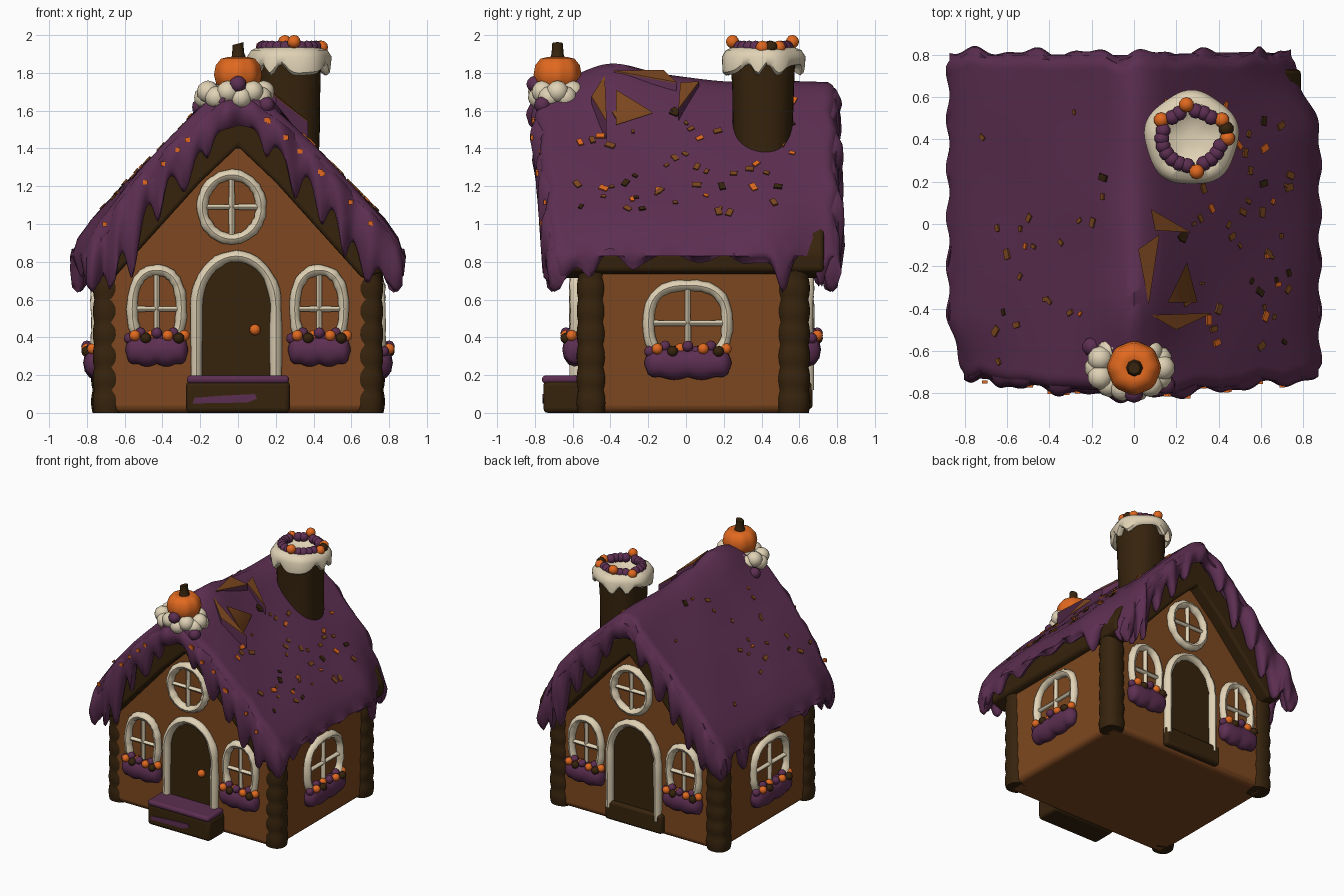
import bpy, bmesh, math, random
from math import sin, cos, pi, exp
from mathutils import Matrix, Vector

random.seed(4)
if "Cube" in bpy.data.objects:
    bpy.data.objects.remove(bpy.data.objects["Cube"])


def colour(name, r, g, b):
    m = bpy.data.materials.new(name)
    m.use_nodes = True
    m.diffuse_color = (r, g, b, 1)
    node = m.node_tree.nodes["Principled BSDF"]
    node.inputs["Base Color"].default_value = (r, g, b, 1)
    node.inputs["Roughness"].default_value = 0.8
    return m


PURPLE = colour("purple icing", .108, .028, .083)
GINGER = colour("gingerbread", .205, .064, .014)
DARK = colour("dark chocolate", .037, .017, .004)
CREAM = colour("cream icing", .74, .64, .46)
ORANGE = colour("orange candy", .75, .14, .014)
ID = Matrix.Identity(4)


# ---- helpers ----
def finish(name, bm, mats, M=ID, angle=0.8):
    bmesh.ops.recalc_face_normals(bm, faces=bm.faces)
    me = bpy.data.meshes.new(name)
    bm.to_mesh(me)
    bm.free()
    me.transform(M)
    for m in mats:
        me.materials.append(m)
    for p in me.polygons:
        p.use_smooth = True
    me.set_sharp_from_angle(angle=angle)
    ob = bpy.data.objects.new(name, me)
    bpy.context.scene.collection.objects.link(ob)
    return ob


def loft(name, rings, mat, M=ID, loop=False, angle=0.8):
    bm = bmesh.new()
    vs = [[bm.verts.new(p) for p in r] for r in rings]
    n = len(vs[0])
    pairs = list(zip(vs, vs[1:])) + ([(vs[-1], vs[0])] if loop else [])
    for a, b in pairs:
        for i in range(n):
            j = (i + 1) % n
            bm.faces.new((a[i], a[j], b[j], b[i]))
    if not loop:
        bm.faces.new(vs[0])
        bm.faces.new(vs[-1])
    return finish(name, bm, [mat], M, angle)


def lathe(name, profile, mat, centre, n=32, shape=lambda a, i: (1, 0)):
    rings = []
    for i, (r, z) in enumerate(profile):
        ring = []
        for k in range(n):
            a = 2 * pi * k / n
            f, dz = shape(a, i)
            ring.append((r * f * cos(a), r * f * sin(a), z + dz))
        rings.append(ring)
    return loft(name, rings, mat, Matrix.Translation(centre))


def tube(name, pts, r, mat, M, loop=True):
    rings, n = [], len(pts)
    for i, (u, z) in enumerate(pts):
        a = pts[(i - 1) % n] if loop else pts[max(i - 1, 0)]
        b = pts[(i + 1) % n] if loop else pts[min(i + 1, n - 1)]
        t = Vector((b[0] - a[0], b[1] - a[1])).normalized()
        q = r * random.uniform(.88, 1.12)
        rings.append([(u - t.y * q * cos(k * pi / 4), -.01 - 1.2 * q * sin(k * pi / 4),
                       z + t.x * q * cos(k * pi / 4)) for k in range(8)])
    return loft(name, rings, mat, M, loop)


def balls(name, items, mats, M=ID):
    bm = bmesh.new()
    for c, r, k in items:
        ret = bmesh.ops.create_icosphere(bm, subdivisions=2, radius=r, matrix=Matrix.Translation(c))
        for f in {f for v in ret["verts"] for f in v.link_faces}:
            f.material_index = k
    return finish(name, bm, mats, M)


def extrude(name, outline, y0, y1, mat, M=ID, bevel=0):
    ob = loft(name, [[(x, y, z) for x, z in outline] for y in (y0, y1)], mat, M, angle=.5)
    if bevel:
        b = ob.modifiers.new("soft edges", "BEVEL")
        b.width, b.segments = bevel, 3
    return ob


def pulses(t, bumps):
    return sum(d * exp(-((t - c) / w) ** 2) for c, d, w in bumps)


def ramp(t):
    t = min(max(t, 0), 1)
    return t * t * (3 - 2 * t)


# ---- gingerbread walls and chocolate roof board ----
extrude("walls", [(-.73, 0), (.73, 0), (.74, .8), (0, 1.52), (-.74, .8)], -.57, .63, GINGER, bevel=.04)
half = [(0, 1.62), (.74, .95), (.79, .84), (.78, .75), (.66, .71)]
board = half + [(.2, 1.22), (0, 1.41)] + [(-x, z) for x, z in [(.2, 1.22)] + half[:0:-1]]
extrude("roof_board", board, -.68, .73, DARK, bevel=.02)

# ---- lumpy corner posts ----
for x in (-.69, .69):
    for y, r in ((-.5, .078), (.57, .086)):
        prof = [(r * (.92 + .1 * abs(sin(i * pi / 5))) * (1.04 - .001 * i), i * .024) for i in range(35)]
        lathe("corner_post", prof, DARK, (x, y, 0), 24, lambda a, i: (1 - .03 * cos(4 * a), 0))

# ---- icing roof ----
SLOPE = [(0, 1.75), (.08, 1.72), (.2, 1.61), (.4, 1.415), (.6, 1.21), (.78, 1.02), (.85, .92), (.88, .82)]


def roof(x):
    x = min(abs(x), .879)
    for (a, za), (b, zb) in zip(SLOPE, SLOPE[1:]):
        if x <= b:
            return za + (zb - za) * (x - a) / (b - a)


def surf(x, y):
    ridge = pulses(y, [(-.33, .09, .2), (0, .03, .25)]) - pulses(y, [(-.85, .06, .12)])
    return roof(x) + ridge * max(0, 1 - abs(x) / .3) + .008 * sin(9 * x + 4) * sin(8 * y)


def ends(x):
    t = max(0, (roof(x) - .8) / .9)
    wave = .014 * sin(23 * x) + .01 * sin(41 * x + 1)
    return -.70 - .1 * t + wave, .80 - .01 * t + wave


def tuck_corner(x, y, z):
    """Pull the eave inward at the two most worn roof corners."""
    cut = .13 * ramp((y - .4) / .4) if x > 0 else .07 * ramp((-.42 - y) / .3)
    return x - math.copysign(cut * max(0, min(1, (abs(x) - .55) / .3)), x), y, z


XS = [0, .04, .08, .14, .2, .3, .4, .5, .6, .7, .78, .82, .85, .87]
XS = [-x for x in XS[:0:-1]] + XS
SIDE = [(-.66, .12, .06), (-.5, .1, .05), (.53, .2, .045), (.73, .13, .035), (.3, .04, .06), (-.28, .04, .05)]
rows = []
N = 72
for k in range(N + 1):
    v = k / N
    tuck = .05 if k in (0, N) else .015 if k in (1, N - 1) else 0

    def point(x, z, dx=None):
        y0, y1 = ends(x)
        return tuck_corner(x if dx is None else dx, y0 + (y1 - y0) * v, z)
    ys = -.7 + 1.52 * v
    drip = .82 - .025 * sin(ys * 19) - pulses(ys, SIDE)
    swell = .009 * sin(ys * 27) - tuck * .5
    top = [point(x, surf(x, ys) - tuck) for x in XS]
    edge = [(.88 + swell, min(.83, drip + .12)), (.87 + swell, drip + .03), (.85, drip),
            (.82, drip + .02), (.80, .88)]
    right = [point(.87, z, x) for x, z in edge]
    left = [point(-.87, z, -x) for x, z in edge[::-1]]
    under = [point(x, roof(x) - .11) for x in (.6, .3, 0, -.3, -.6)]
    rows.append(left + top + right + under)
loft("icing_roof", rows, PURPLE, angle=1.2)

# ---- dripping icing on both gables ----
FRONT = [(-.82, .1, .04), (-.7, .2, .04), (-.56, .28, .05), (-.42, .2, .035), (-.28, .18, .05), (-.16, .1, .03),
         (.15, .1, .03), (.3, .2, .04), (.44, .19, .04), (.56, .18, .03), (.68, .16, .04), (.82, .1, .04)]
for s, name in ((1, "front_drips"), (-1, "back_drips")):
    rings = []
    for i in range(141):
        x = -.872 + 1.744 * i / 140
        e = ends(x)[0 if s == 1 else 1]
        hi = surf(x, e) - .03
        depth = .15 + .1 * ramp((abs(x) - .4) / .25)
        lo = max(hi - depth - pulses(x * s, FRONT), .64 + .05 * sin(30 * x) ** 2)
        mid = (hi + lo) / 2
        prof = [(.08, hi), (.01, hi), (-.015, hi - .05), (-.02, mid), (-.005, lo + .025),
                (.02, lo), (.05, lo + .015), (.08, mid)]
        rings.append([tuck_corner(x, e + s * d, z) for d, z in prof])
    loft(name, rings, PURPLE, angle=1.2)

# ---- flat sprinkles on the roof and front drips ----
bm = bmesh.new()
for i in range(95):
    side = -1 if i < 30 else 1
    x, y = side * random.uniform(.12, .74), random.uniform(-.66, .6)
    size = random.uniform(.022, .05)
    if i % 7 == 0:
        M = Matrix.Translation((x, ends(x)[0] - .017, roof(x) - .1)) @ Matrix.Diagonal((.026, .014, .024, 1))
        kind = 1
    else:
        M = (Matrix.Translation((x, y, surf(x, y) + .003)) @ Matrix.Rotation(side * .8, 4, "Y")
             @ Matrix.Rotation(random.random() * 3, 4, "Z") @ Matrix.Diagonal((size, size * .65, .012, 1)))
        kind = random.choice((0, 0, 0, 0, 1, 2))
    ret = bmesh.ops.create_cube(bm, size=1, matrix=M)
    for f in {f for v in ret["verts"] for f in v.link_faces}:
        f.material_index = kind
finish("sprinkles", bm, [GINGER, ORANGE, DARK])

# ---- broken biscuit shards and folds beside the ridge ----
SHARDS = [((.08, .07), (.27, -.04), (.1, -.03)), ((.02, -.12), (.12, -.05), (.07, -.38)),
          ((.08, -.43), (.37, -.42), (.2, -.5))]
for tri in SHARDS:
    peak = max(surf(x, y) for x, y in tri)
    lid = [(x, y, surf(x, y) * .75 + peak * .25 + .012) for x, y in tri]
    loft("icing_fold", [[(x, y, surf(x, y) - .01) for x, y in tri], lid], PURPLE)
    loft("fold_biscuit", [lid, [(x, y, z + .006) for x, y, z in lid]], GINGER)
loft("biscuit_shard", [[(x, y, surf(x, y) + d) for x, y in ((.25, -.18), (.3, -.37), (.16, -.37))]
                       for d in (.012, .021)], GINGER)

# ---- chimney with iced rim ----
C = (.272, .405, 0)
lathe("chimney", [(.165, 1.2), (.16, 1.4), (.165, 1.55), (.168, 1.7), (.175, 1.86)], DARK, C, 32,
      lambda a, i: (1 - .03 * cos(4 * a) + .02 * sin(3 * a + i), 0))
lathe("chimney_icing", [(.16, 1.865), (.2, 1.84), (.218, 1.855), (.222, 1.885), (.2, 1.92), (.165, 1.935),
                        (.13, 1.92), (.1, 1.89), (.03, 1.88)], CREAM, C, 64,
      lambda a, i: (1 + .03 * sin(5 * a), (-.025 + .03 * sin(7 * a + 2 * sin(3 * a))) if i < 3 else 0))
rim = []
for i in range(22):
    a = 2 * pi * i / 22
    k = 1 if i in (0, 2, 6, 9, 17) else 2 if i == 1 else 0
    rim.append((Vector((C[0] + (.14 + .03 * (k > 0)) * cos(a), C[1] + (.13 + .03 * (k > 0)) * sin(a),
                        1.935 + .03 * (i in (6, 17)))), .036, k))
balls("chimney_candies", rim, [PURPLE, ORANGE, DARK])

# ---- ridge pumpkin on a cream mound ----
P = (0, -.68, 0)
lathe("pumpkin", [(.02, 1.7), (.08, 1.705), (.115, 1.74), (.127, 1.79), (.118, 1.84), (.09, 1.875), (.05, 1.885), (.02, 1.87)],
      ORANGE, P, 64, lambda a, i: (.98 + .02 * cos(8 * a), 0))
lathe("pumpkin_stem", [(.045, 1.865), (.032, 1.9), (.03, 1.93), (.03, 1.955)], DARK, P, 8,
      lambda a, i: (1, .008 * cos(a)))
mound = [(Vector((-.01, -.67, 1.68)), .12, 0)]
for i in range(14):
    a = 2 * pi * i / 14
    mound.append((Vector((-.02 + .155 * cos(a), -.68 + .1 * sin(a), 1.7 - .03 * (i % 2))), .06, 0))
mound += [(Vector(c), .045, 1) for c in ((0, -.8, 1.74), (-.2, -.58, 1.62), (.15, -.76, 1.63))]
balls("cream_mound", mound, [CREAM, PURPLE])


# ---- windows, doors and flower boxes ----
def oval(u, z, w, h, p):
    def f(c):
        return math.copysign(abs(c) ** p, c)
    return [(u + w * f(cos(k * pi / 24)), z + h * f(sin(k * pi / 24))) for k in range(48)]


def window(u, z, w, h, M, p=.85):
    tube("window_frame", oval(u, z, w, h, p), .029, CREAM, M)
    tube("window_bar", [(u - w, z), (u, z), (u + w, z)], .015, CREAM, M, False)
    tube("window_bar", [(u, z - h), (u, z), (u, z + h)], .015, CREAM, M, False)


def flower_box(u, z, w, M):
    rings = []
    for i in range(25):
        t = i / 12 - 1
        f = (1 - abs(t) ** 6) ** .5 * .9 + .1
        low = .075 + .015 * abs(sin(5 * t))
        rings.append([(u + t * w, -.02 - .065 * f * cos(k * pi / 6), z + low * f * sin(k * pi / 6)) for k in range(12)])
    loft("flower_box", rings, PURPLE, M)
    treats = []
    for i in range(11):
        t = i / 5 - 1
        kind = (0, 1, 0, 2, 1, 0)[i % 6]
        treats.append((Vector((u + t * w * .88, -.035 - .03 * (i % 2), z + .06 + .014 * (i % 3))), .03, kind))
    balls("box_treats", treats, [PURPLE, ORANGE, DARK], M)


def gable(M):
    arch = [(-.21, .12), (-.21, .3), (-.21, .45)] + [(-.21 * cos(k * pi / 20), .57 + .26 * sin(k * pi / 20)) for k in range(21)]
    arch += [(.21, .45), (.21, .3), (.21, .12)]
    arch = [(x - .01, z) for x, z in arch]
    extrude("door", arch, -.009, .01, DARK, M)
    tube("door_frame", arch, .03, CREAM, M, False)
    window(-.033, 1.09, .156, .17, M, 1)
    for u in (-.43, .43):
        window(u, .55, .13, .205, M)
        flower_box(u, .335, .165, M)


gable(Matrix.Translation((0, -.57, 0)))
gable(Matrix.Translation((0, .63, 0)) @ Matrix.Rotation(pi, 4, "Z"))
for s in (1, -1):
    M = Matrix.Translation((s * .735, 0, 0)) @ Matrix.Rotation(s * pi / 2, 4, "Z")
    window(.01 * s, .475, .208, .2, M, .75)
    flower_box(.01 * s, .265, .23, M)
balls("door_knob", [(Vector((.09, -.59, .44)), .03, 0)], [ORANGE])


# ---- doorsteps ----
def rect(w, a, b):
    return [(-w, a), (w, a), (w, b), (-w, b)]


extrude("front_step", rect(.275, 0, .17), -.755, -.55, DARK, bevel=.025)
extrude("step_icing", rect(.27, .155, .198), -.762, -.56, PURPLE, bevel=.018)
extrude("step_stripe", [(-.24, .05), (.05, .055), (.1, .075), (.09, .1), (-.1, .09), (-.23, .08)],
        -.761, -.753, PURPLE)
extrude("back_step", rect(.25, .02, .17), .6, .67, DARK, bevel=.02)
